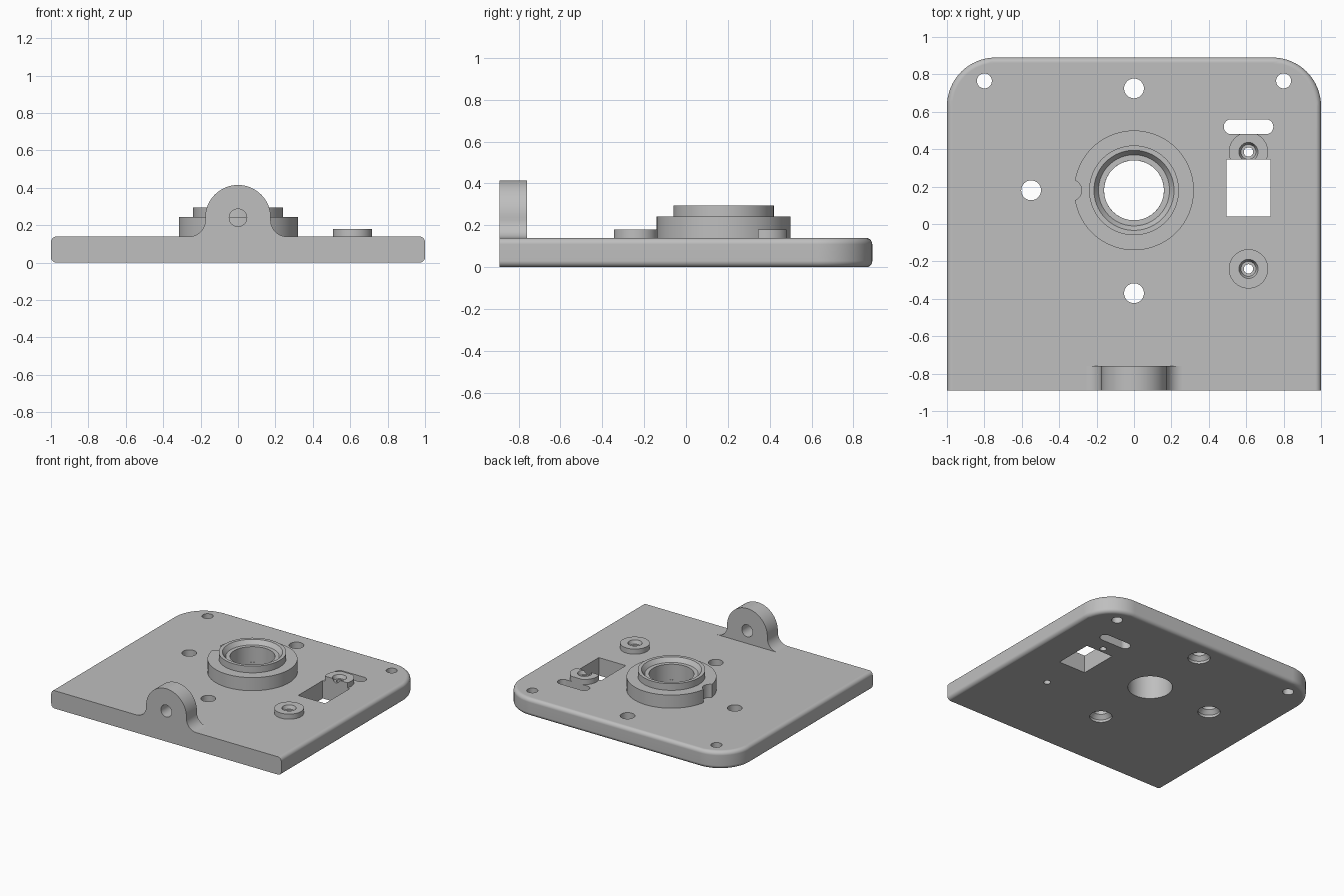
import bpy, bmesh
from math import sin, cos, pi, radians
from mathutils import Matrix

if "Cube" in bpy.data.objects:
    bpy.data.objects.remove(bpy.data.objects["Cube"])

grey = bpy.data.materials.new("plain grey")
grey.use_nodes = True
COLOUR = (0.52, 0.52, 0.52, 1)
grey.diffuse_color = COLOUR
for node in grey.node_tree.nodes:
    if node.type == 'BSDF_PRINCIPLED':
        node.inputs["Base Color"].default_value = COLOUR

TOP = 0.14          # top of the plate
HUB = (0, 0.18)     # axis of the hub


def make(name, bm):
    bmesh.ops.recalc_face_normals(bm, faces=bm.faces[:])
    mesh = bpy.data.meshes.new(name)
    bm.to_mesh(mesh)
    bm.free()
    mesh.materials.append(grey)
    obj = bpy.data.objects.new(name, mesh)
    bpy.context.collection.objects.link(obj)
    return obj


def arc(cx, cy, r, start, end, steps=16):
    angles = [radians(start + (end - start) * i / steps) for i in range(steps + 1)]
    return [(cx + r * cos(a), cy + r * sin(a)) for a in angles]


def prism(outline, z0, z1):
    bm = bmesh.new()
    face = bm.faces.new([bm.verts.new((x, y, z0)) for x, y in outline])
    new = bmesh.ops.extrude_face_region(bm, geom=[face], use_keep_orig=True)["geom"]
    for v in new:
        if isinstance(v, bmesh.types.BMVert):
            v.co.z = z1
    return bm


def lathe(profile, centre, ring=False, steps=64):
    """Turn a (radius, height) profile; ring joins its ends, otherwise they are capped."""
    bm = bmesh.new()
    loops = [[bm.verts.new((centre[0] + r * cos(2 * pi * i / steps),
                            centre[1] + r * sin(2 * pi * i / steps), z))
              for i in range(steps)] for r, z in profile]
    pairs = list(zip(loops, loops[1:]))
    if ring:
        pairs.append((loops[-1], loops[0]))
    else:
        bm.faces.new(loops[0])
        bm.faces.new(loops[-1])
    for a, b in pairs:
        for i in range(steps):
            j = (i + 1) % steps
            bm.faces.new((a[i], a[j], b[j], b[i]))
    return bm


def combine(obj, tool_bm, operation='DIFFERENCE'):
    tool = make("helper", tool_bm)
    tool.hide_render = True
    mod = obj.modifiers.new("combine", 'BOOLEAN')
    mod.object, mod.operation, mod.solver = tool, operation, 'EXACT'
    bpy.context.view_layer.objects.active = obj
    bpy.ops.object.modifier_apply(modifier=mod.name)
    bpy.data.objects.remove(tool)


def drill(obj, centre, r, z0=-0.1, z1=0.5):
    combine(obj, lathe([(r, z0), (r, z1)], centre, steps=40))


def upright(bm):
    # Turn a prism so its outline stands in the xz plane
    bm.transform(Matrix.Rotation(pi / 2, 4, 'X'))
    return bm


def finish(obj):
    bm = bmesh.new()
    bm.from_mesh(obj.data)
    bmesh.ops.remove_doubles(bm, verts=bm.verts[:], dist=0.0001)
    bmesh.ops.dissolve_limit(bm, angle_limit=radians(0.5),
                             verts=bm.verts[:], edges=bm.edges[:])
    bm.to_mesh(obj.data)
    bm.free()
    bpy.ops.object.select_all(action='DESELECT')
    obj.select_set(True)
    bpy.context.view_layer.objects.active = obj
    bpy.ops.object.shade_smooth_by_angle(angle=radians(30))
    normals = obj.modifiers.new("even normals", 'WEIGHTED_NORMAL')
    normals.keep_sharp = True


# Base plate: round back corners, softened rim except along the front
R = 0.26
outline = ([(-1, -0.89), (1, -0.89)] + arc(1 - R, 0.89 - R, R, 0, 90)
           + arc(R - 1, 0.89 - R, R, 90, 180))
bm = prism(outline, 0, TOP)
rim = [e for e in bm.edges
       if abs(e.verts[0].co.z - e.verts[1].co.z) < 0.001
       and max(v.co.y for v in e.verts) > -0.88]
bmesh.ops.bevel(bm, geom=rim, offset=0.03, segments=5, profile=0.5,
                affect='EDGES', clamp_overlap=False)
plate = make("base_plate", bm)

# Hinge lug with flared foot and cross hole
LUG_Z, LUG_R, FLARE = 0.24, 0.175, 0.085
half = arc(LUG_R + FLARE, TOP + FLARE, FLARE, 270, 180, 10) + arc(0, LUG_Z, LUG_R, 0, 90, 20)
half.insert(0, (LUG_R + FLARE, 0.08))
lug = half + [(-x, y) for x, y in reversed(half[:-1])]
combine(plate, upright(prism(lug, 0.76, 0.89)), 'UNION')
combine(plate, upright(prism(arc(0, LUG_Z, 0.047, 0, 350, 35), 0.7, 0.95)))

# Plate holes: main bore, corner holes, countersunk screw holes
drill(plate, HUB, 0.16)
for side in (-1, 1):
    drill(plate, (side * 0.8, 0.765), 0.04)
for centre in ((0, 0.725), (-0.55, 0.18), (0, -0.37)):
    combine(plate, lathe([(0.08, -0.05), (0.08, 0.02), (0.053, 0.05), (0.053, 0.3)],
                         centre, steps=40))


def window():
    return prism([(0.495, 0.04), (0.73, 0.04), (0.73, 0.345), (0.495, 0.345)], -0.1, 0.4)


def slot():
    ends = arc(0.705, 0.52, 0.04, -90, 90) + arc(0.52, 0.52, 0.04, 90, 270)
    return prism(ends, -0.1, 0.4)


combine(plate, window())
combine(plate, slot())

# Screw bosses; the rear one is trimmed by the window and slot
for name, y in (("rear_boss", 0.385), ("front_boss", -0.24)):
    centre = (0.612, y)
    drill(plate, centre, 0.025)
    boss = make(name, lathe([(0.105, TOP), (0.105, 0.18), (0.051, 0.18), (0.04, 0.152),
                             (0.025, 0.152), (0.025, TOP)], centre, ring=True))
    if name == "rear_boss":
        combine(boss, window())
        combine(boss, slot())
    finish(boss)
finish(plate)

# Stepped hub with chamfered seat and a notch facing the side screw
hub = make("hub_collar", lathe([(0.32, TOP), (0.32, 0.243), (0.24, 0.243), (0.24, 0.295),
                                (0.214, 0.295), (0.19, 0.262), (0.16, 0.262), (0.16, TOP)],
                               HUB, ring=True, steps=80))
drill(hub, (-0.337, HUB[1]), 0.057)
finish(hub)
